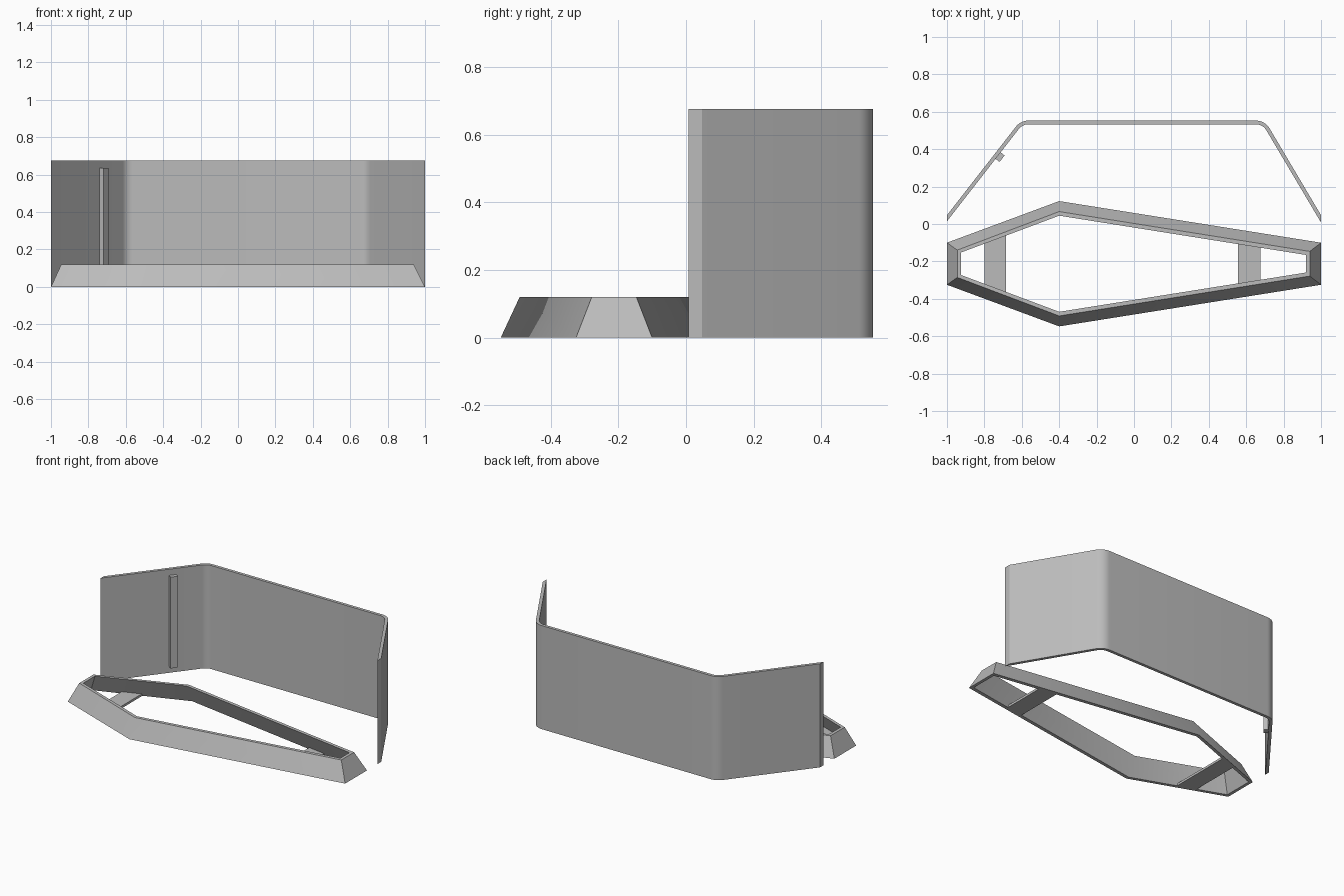
import bpy, bmesh, math
from mathutils import Vector

cube = bpy.data.objects.get("Cube")
if cube:
    bpy.data.objects.remove(cube)

grey = bpy.data.materials.new("light_grey")
grey.use_nodes = True
colour = (0.5, 0.5, 0.5, 1)
grey.diffuse_color = colour
grey.node_tree.nodes["Principled BSDF"].inputs["Base Color"].default_value = colour


def finish(bm, name):
    """Turn a bmesh into a shaded, coloured object."""
    bmesh.ops.recalc_face_normals(bm, faces=bm.faces)
    mesh = bpy.data.meshes.new(name)
    bm.to_mesh(mesh)
    bm.free()
    mesh.materials.append(grey)
    obj = bpy.data.objects.new(name, mesh)
    bpy.context.collection.objects.link(obj)
    bpy.ops.object.select_all(action="DESELECT")
    obj.select_set(True)
    bpy.context.view_layer.objects.active = obj
    bpy.ops.object.shade_smooth_by_angle(angle=math.radians(30))
    return obj


def prism(name, outline, z0, z1):
    """Extrude a flat outline upward."""
    bm = bmesh.new()
    face = bm.faces.new([bm.verts.new((p[0], p[1], z0)) for p in outline])
    new = bmesh.ops.extrude_face_region(bm, geom=[face])["geom"]
    bmesh.ops.translate(bm, vec=(0, 0, z1 - z0),
                        verts=[v for v in new if isinstance(v, bmesh.types.BMVert)])
    return finish(bm, name)


# Curved screen: a folded sheet with two rounded bends
HEIGHT, THICK, RADIUS, BACK, END = 0.675, 0.02, 0.085, 0.553, 0.047
STEPS = 8


def bend(side, corner):
    """Outer and inner points of one wing, from its free end to the back."""
    turn = math.atan2(BACK - END, 1 - corner)
    cx = corner - RADIUS * math.tan(turn / 2)
    cy = BACK - RADIUS
    outer = [(side, END)]
    inner = [(side, END - THICK / math.cos(turn))]
    for i in range(STEPS + 1):
        a = turn * (1 - i / STEPS)
        for pts, r in ((outer, RADIUS), (inner, RADIUS - THICK)):
            pts.append((side * (cx + r * math.sin(a)), cy + r * math.cos(a)))
    return outer, inner, turn


left_outer, left_inner, _ = bend(1, 0.70)
right_outer, right_inner, right_turn = bend(-1, 0.606)
outer = right_outer + left_outer[::-1]
inner = right_inner + left_inner[::-1]
prism("screen_wall", outer + inner[::-1], 0, HEIGHT)

# Upright rail on the inside of the right wing
along = Vector((math.cos(right_turn), math.sin(right_turn)))
inward = Vector((along.y, -along.x))
start = Vector(right_inner[0]) + along * (0.26 / along.x)
width, depth = along * 0.044, inward * 0.027
prism("wall_rail", [start, start + width, start + width + depth, start + depth],
      0.04, 0.635)

# Sloping hollow frame: each ring is (left x, half, peak half, right x, half, z)
MID, PEAK, RIM = -0.2125, -0.4, 0.12
rings = [(-1, 0.1125, 0.335, 1, 0.1125, 0),
         (-0.945, 0.073, 0.279, 0.94, 0.066, RIM),
         (-0.925, 0.06, 0.257, 0.92, 0.047, RIM),
         (-0.98, 0.098, 0.313, 0.98, 0.092, 0)]
bm = bmesh.new()
loops = []
for xl, hl, hp, xr, hr, z in rings:
    half = [(xl, hl), (PEAK, hp), (xr, hr)]
    pts = half + [(x, -h) for x, h in half[::-1]]
    loops.append([bm.verts.new((x, MID + h, z)) for x, h in pts])
for a, b in zip(loops, loops[1:] + loops[:1]):
    for i in range(6):
        j = (i + 1) % 6
        bm.faces.new((a[i], a[j], b[j], b[i]))
finish(bm, "base_frame")

# Flat cross straps joining the frame's long sides at floor level
xl, hl, hp, xr, hr, _ = rings[-1]


def half_width(x):
    if x < PEAK:
        return hl + (hp - hl) * (x - xl) / (PEAK - xl)
    return hr + (hp - hr) * (xr - x) / (xr - PEAK)


for name, x0, x1 in (("right_strap", -0.80, -0.685), ("left_strap", 0.555, 0.675)):
    a, b = half_width(x0), half_width(x1)
    prism(name, [(x0, MID - a), (x1, MID - b), (x1, MID + b), (x0, MID + a)], 0, 0.015)
